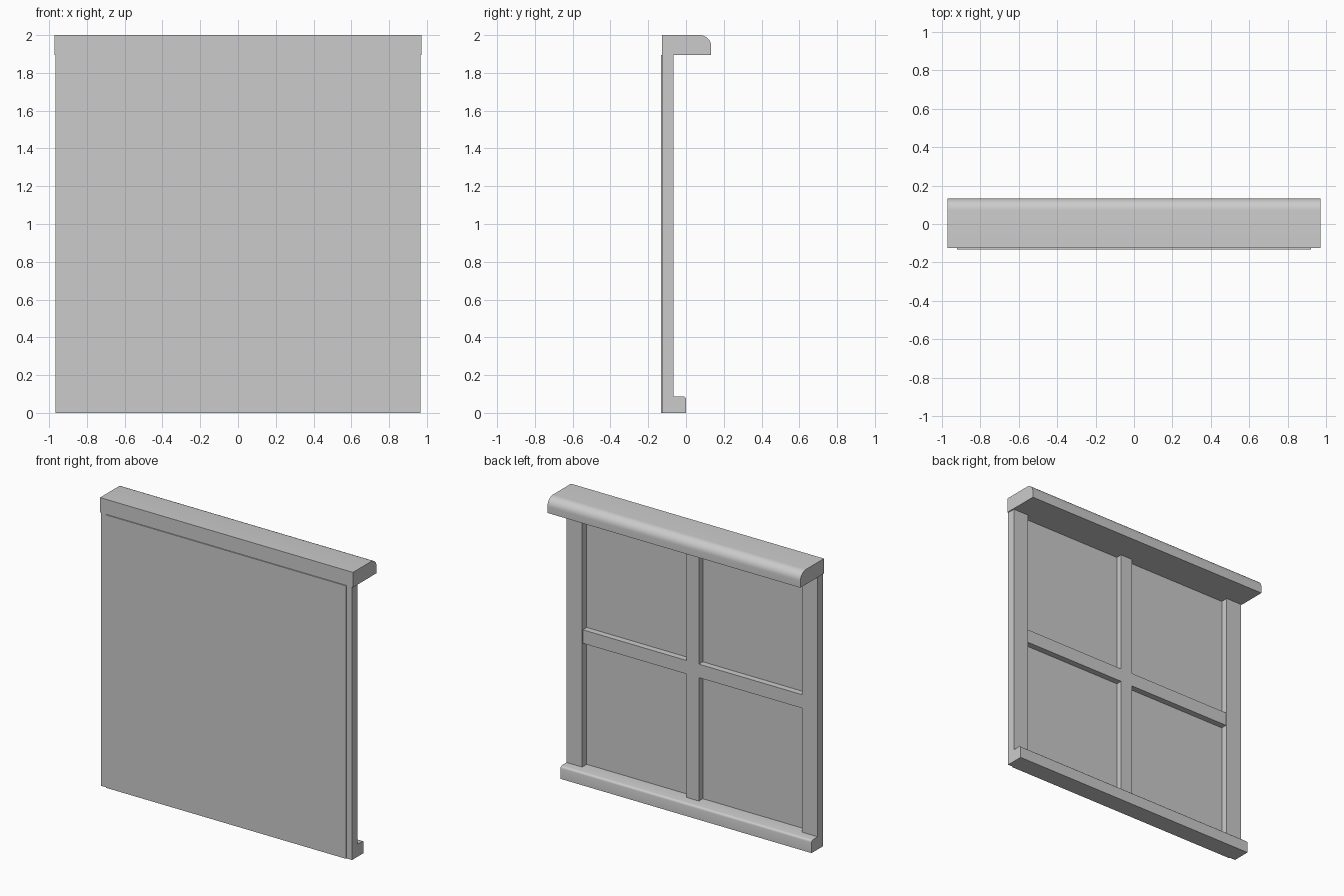
import bpy, bmesh, math

if "Cube" in bpy.data.objects:
    bpy.data.objects.remove(bpy.data.objects["Cube"])


def box(name, x0, x1, y0, y1, z0, z1):
    bm = bmesh.new()
    bmesh.ops.create_cube(bm, size=1)
    for v in bm.verts:
        v.co.x = x1 if v.co.x > 0 else x0
        v.co.y = y1 if v.co.y > 0 else y0
        v.co.z = z1 if v.co.z > 0 else z0
    me = bpy.data.meshes.new(name)
    bm.to_mesh(me)
    bm.free()
    ob = bpy.data.objects.new(name, me)
    bpy.context.collection.objects.link(ob)
    return ob


def round_top_edge(ob, radius, segments):
    # round the long upper edge on the +y side
    bm = bmesh.new()
    bm.from_mesh(ob.data)
    ymax = max(v.co.y for v in bm.verts)
    zmax = max(v.co.z for v in bm.verts)
    edges = [e for e in bm.edges
             if all(abs(v.co.y - ymax) < 1e-5 and abs(v.co.z - zmax) < 1e-5 for v in e.verts)]
    bmesh.ops.bevel(bm, geom=edges, offset=radius, segments=segments,
                    profile=0.5, affect='EDGES')
    bm.to_mesh(ob.data)
    bm.free()
    bpy.ops.object.select_all(action='DESELECT')
    ob.select_set(True)
    bpy.context.view_layer.objects.active = ob
    bpy.ops.object.shade_smooth_by_angle(angle=math.radians(35))


FRONT, BACK = -0.126, -0.067    # frame depth
HALF, STILE = 0.965, 0.12       # frame half width, stile width
SILL_TOP, HEAD = 0.088, 1.896   # opening limits
BAR_Y, BAR = -0.074, 0.047      # glazing bar face and half width
PANE_BACK = -0.117
MID = (SILL_TOP + HEAD) / 2

# header with rounded back edge
round_top_edge(box("header", -0.972, 0.972, FRONT, 0.133, HEAD, 2.0), 0.06, 8)

# sill with softened back edge
round_top_edge(box("sill", -HALF, HALF, FRONT, 0.0, 0.0, SILL_TOP), 0.015, 3)

# side stiles
for side, a, b in (("left", -HALF, -HALF + STILE), ("right", HALF - STILE, HALF)):
    box(side + "_stile", a, b, FRONT, BACK, SILL_TOP, HEAD)

# flat front panel closing the opening
box("panel", -0.922, 0.922, -0.133, PANE_BACK, 0.0, HEAD)

# crossing glazing bars
inner = HALF - STILE
box("vertical_bar", -BAR, BAR, PANE_BACK, BAR_Y, SILL_TOP, HEAD)
for side, a, b in (("left", -inner, -BAR), ("right", BAR, inner)):
    box(side + "_bar", a, b, PANE_BACK, BAR_Y, MID - BAR, MID + BAR)
